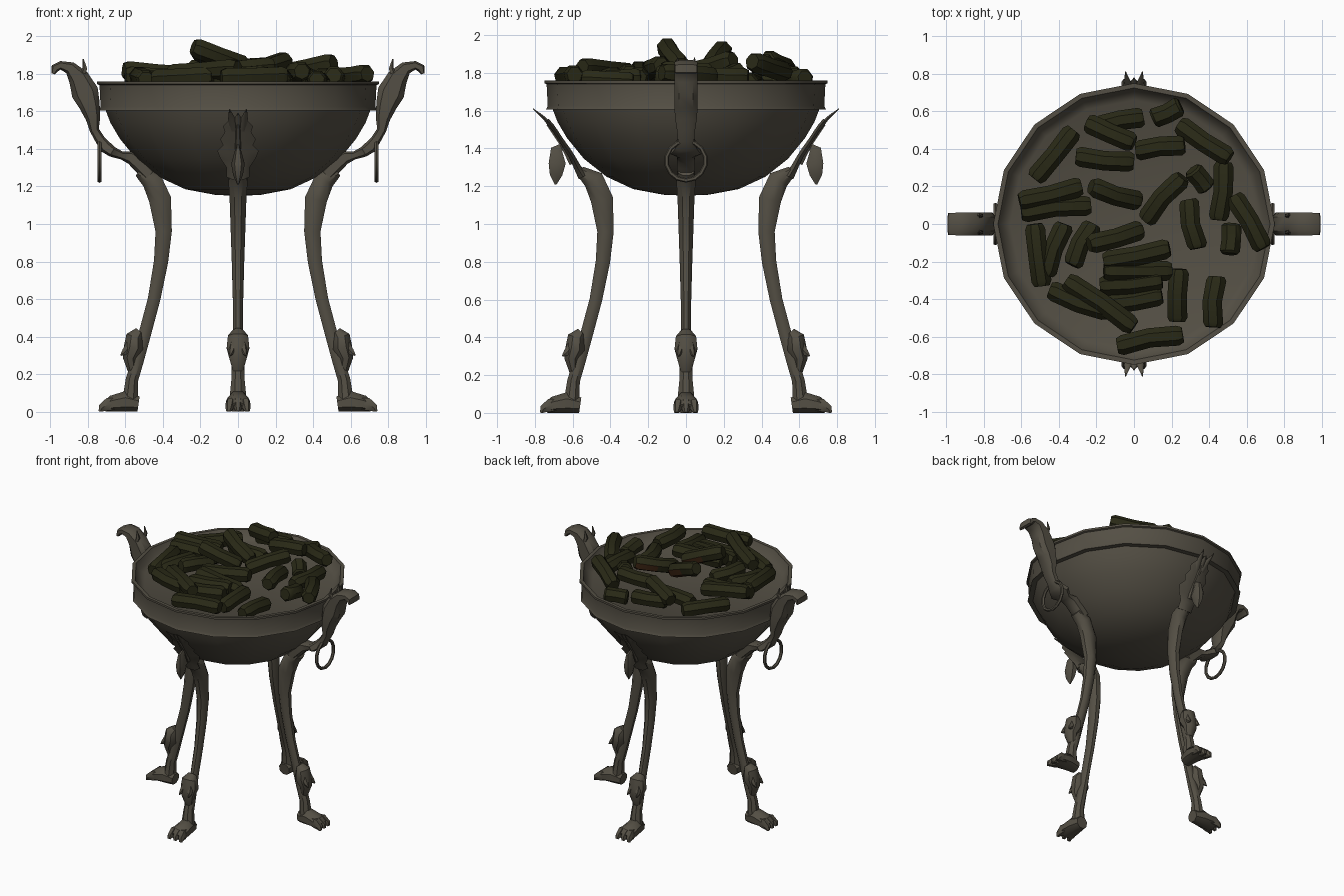
import bpy, bmesh, math, random
from mathutils import Vector, Matrix

random.seed(4)


def material(name, rgb):
    m = bpy.data.materials.new(name)
    m.diffuse_color = (*rgb, 1)
    return m


METAL = material("dark bronze", (0.088, 0.078, 0.058))
COAL = material("charcoal", (0.022, 0.022, 0.008))
EMBER = material("dull ember", (0.055, 0.022, 0.008))


def finish(name, bm, mats):
    bmesh.ops.recalc_face_normals(bm, faces=bm.faces)
    me = bpy.data.meshes.new(name)
    bm.to_mesh(me)
    bm.free()
    for m in mats:
        me.materials.append(m)
    ob = bpy.data.objects.new(name, me)
    bpy.context.collection.objects.link(ob)
    return ob


def add_tube(bm, pts, sizes, side, n=8, square=1.0):
    """Skin rings of (half depth, half width) along a path."""
    rings = []
    for i, p in enumerate(pts):
        tan = (pts[min(i + 1, len(pts) - 1)] - pts[max(i - 1, 0)]).normalized()
        up = tan.cross(side).normalized()
        a, w = sizes[i]
        ring = []
        for k in range(n):
            t = 2 * math.pi * (k + 0.5) / n
            c, s = math.cos(t), math.sin(t)
            c = math.copysign(abs(c) ** square, c)
            s = math.copysign(abs(s) ** square, s)
            ring.append(bm.verts.new(p + up * (a * c) + side * (w * s)))
        rings.append(ring)
    faces = []
    for r0, r1 in zip(rings, rings[1:]):
        for k in range(n):
            faces.append(bm.faces.new((r0[k], r0[(k + 1) % n], r1[(k + 1) % n], r1[k])))
    bm.faces.new(rings[0])
    bm.faces.new(rings[-1])
    return faces


def loft(bm, rows, t=0.0, t_end=None, n=8, square=1.0):
    """rows: (radius, height, half depth, half width); t: sideways offset."""
    t_end = t if t_end is None else t_end
    m = len(rows) - 1
    pts = [Vector((r[0], t + (t_end - t) * i / m, r[1])) for i, r in enumerate(rows)]
    add_tube(bm, pts, [(r[2], r[3]) for r in rows], Vector((0, 1, 0)), n, square)


def place(name, bm, angle, shift=0.0):
    bm.transform(Matrix.Rotation(angle, 4, 'Z') @ Matrix.Translation((shift, 0, 0)))
    for v in bm.verts:
        v.co.z = max(v.co.z, 0)
    return finish(name, bm, [METAL])


# Bowl: lathed 16-sided profile, outside, rim, then inner floor
profile = [(0, 1.15), (0.12, 1.155), (0.28, 1.185), (0.42, 1.25), (0.54, 1.345),
           (0.63, 1.455), (0.68, 1.54), (0.705, 1.605), (0.742, 1.605), (0.732, 1.625),
           (0.738, 1.74), (0.75, 1.745), (0.75, 1.76), (0.725, 1.76), (0.70, 1.71),
           (0.66, 1.69), (0, 1.685)]
bm = bmesh.new()
N = 16
prev = None
for r, z in profile:
    if r == 0:
        ring = [bm.verts.new((0, 0, z))] * N
    else:
        ring = [bm.verts.new((r * math.cos(2 * math.pi * k / N), r * math.sin(2 * math.pi * k / N), z))
                for k in range(N)]
    if prev:
        for k in range(N):
            j = (k + 1) % N
            quad = [prev[k], prev[j], ring[j], ring[k]]
            bm.faces.new(list(dict.fromkeys(quad)))
    prev = ring
finish("bowl", bm, [METAL])

LEG = [(0.53, 1.28, 0.03, 0.045), (0.46, 1.235, 0.06, 0.055), (0.415, 1.13, 0.064, 0.048),
       (0.396, 0.96, 0.047, 0.042), (0.41, 0.8, 0.041, 0.036), (0.447, 0.6, 0.036, 0.03),
       (0.495, 0.42, 0.036, 0.028), (0.535, 0.27, 0.035, 0.035), (0.565, 0.17, 0.036, 0.038),
       (0.575, 0.06, 0.045, 0.05)]
KNEE = [(0.525, 0.43, 0.025, 0.03), (0.55, 0.40, 0.05, 0.058), (0.555, 0.34, 0.058, 0.065),
        (0.575, 0.285, 0.042, 0.05), (0.565, 0.22, 0.025, 0.03)]
FOOT = [(0.53, 0.04, 0.045, 0.045), (0.60, 0.05, 0.065, 0.06), (0.67, 0.04, 0.05, 0.068),
        (0.715, 0.02, 0.03, 0.058)]
TOE = [(0.64, 0.045, 0.03, 0.02), (0.69, 0.04, 0.04, 0.027), (0.725, 0.02, 0.025, 0.022),
       (0.735, 0.0, 0.01, 0.012)]
HANDLE = [(0.47, 1.26, 0.04, 0.05), (0.53, 1.32, 0.04, 0.05), (0.57, 1.355, 0.038, 0.05),
          (0.62, 1.365, 0.022, 0.045), (0.67, 1.385, 0.03, 0.085), (0.705, 1.41, 0.035, 0.06),
          (0.735, 1.45, 0.028, 0.045), (0.765, 1.50, 0.026, 0.05), (0.772, 1.56, 0.04, 0.06),
          (0.79, 1.63, 0.058, 0.065), (0.815, 1.70, 0.076, 0.065), (0.85, 1.78, 0.058, 0.065),
          (0.895, 1.832, 0.036, 0.065), (0.945, 1.845, 0.024, 0.063), (0.975, 1.83, 0.024, 0.062),
          (0.985, 1.80, 0.01, 0.06)]
LEAF = [(0.545, 1.25, 0.03, 0.06), (0.575, 1.30, 0.022, 0.06), (0.60, 1.35, 0.018, 0.095),
        (0.625, 1.39, 0.018, 0.11), (0.645, 1.42, 0.016, 0.08), (0.665, 1.45, 0.015, 0.095),
        (0.69, 1.49, 0.014, 0.07), (0.71, 1.52, 0.013, 0.08), (0.735, 1.55, 0.012, 0.05)]
PENDANT = [(0.655, 1.41, 0.02, 0.008), (0.685, 1.395, 0.035, 0.016), (0.682, 1.32, 0.052, 0.036),
           (0.688, 1.26, 0.038, 0.026), (0.69, 1.21, 0.006, 0.004)]

# Four animal legs; the front and back pair stand slightly further out
for i, side_name in enumerate(["right", "back", "left", "front"]):
    ang = i * math.pi / 2
    shift = 0.03 * (i % 2)
    bm = bmesh.new()
    loft(bm, LEG)
    place(side_name + "_leg", bm, ang, shift)

    # carved knee with side tufts
    bm = bmesh.new()
    loft(bm, KNEE)
    for t in (-1, 1):
        loft(bm, [(0.57, 0.36, 0.03, 0.02), (0.60, 0.32, 0.022, 0.018), (0.625, 0.30, 0.004, 0.004)],
             0.025 * t, 0.04 * t, n=6)
    place(side_name + "_knee", bm, ang, shift)

    # paw with three toes
    bm = bmesh.new()
    loft(bm, FOOT)
    for t in (-0.045, 0, 0.045):
        loft(bm, TOE, t * 0.8, t * 1.1, n=6)
    place(side_name + "_paw", bm, ang, shift)

    if i % 2 == 0:
        # bird-headed handle with crest spikes
        bm = bmesh.new()
        loft(bm, HANDLE, square=0.6)
        for t in (-0.045, 0.045):
            loft(bm, [(0.835, 1.78, 0.02, 0.015), (0.815, 1.83, 0.014, 0.012), (0.825, 1.88, 0.003, 0.003)], t, n=5)
        place(side_name + "_handle", bm, ang)
        # hanging ring
        bpy.ops.mesh.primitive_torus_add(
            major_segments=14, minor_segments=6, major_radius=0.104, minor_radius=0.012,
            location=(0.738 * math.cos(ang), 0, 1.335), rotation=(0, math.pi / 2, 0))
        ring = bpy.context.object
        ring.name = side_name + "_ring"
        ring.data.materials.append(METAL)
    else:
        # acanthus leaf with forked tip, and a hanging bud
        bm = bmesh.new()
        loft(bm, LEAF, n=6)
        for t in (-1, 0, 1):
            loft(bm, [(0.70, 1.50, 0.012, 0.025), (0.75, 1.56, 0.01, 0.02),
                      (0.81 - 0.03 * (t == 0), 1.61 - 0.02 * (t == 0), 0.003, 0.003)],
                 0.02 * t, 0.045 * t, n=6)
        loft(bm, [(0.60, 1.32, 0.02, 0.02), (0.65, 1.42, 0.018, 0.022), (0.73, 1.53, 0.012, 0.012)], n=6)
        place(side_name + "_leaf", bm, ang)
        bm = bmesh.new()
        loft(bm, PENDANT, n=6)
        place(side_name + "_bud", bm, ang)

# Charcoal sticks: plan end points, with heights for the raised ones
STICKS = [
    (-.53, .24, -.32, .50), (-.25, .54, 0, .43), (-.2, .52, .05, .57), (.10, .56, .25, .63),
    (-.31, .36, 0, .33), (.01, .39, .27, .42), (.24, .53, .51, .35), (.48, .33, .45, .02),
    (.31, .29, .39, .19), (-.23, .2, .03, .12), (.06, .02, .26, .25), (-.61, .12, -.28, .2),
    (-.6, .06, -.23, .1), (-.53, .0, -.49, -.33), (-.37, .0, -.47, -.27), (-.22, .0, -.33, -.22),
    (-.24, -.11, .04, -.03), (-.16, -.2, .19, -.13), (-.16, -.25, .2, -.25), (-.18, -.33, .15, -.3),
    (-.14, -.43, .15, -.38), (-.45, -.35, -.13, -.47), (-.36, -.3, 0, -.55), (.24, -.24, .23, -.52),
    (.44, -.28, .42, -.55), (-.09, -.65, .26, -.59), (.29, .13, .34, -.13), (.53, .15, .69, -.13),
    (.52, .0, .51, -.16)]
HEIGHTS = {16: (1.945, 1.84), 10: (1.80, 1.87), 9: (1.93, 1.82), 1: (1.82, 1.87), 5: (1.83, 1.85),
           6: (1.80, 1.86), 11: (1.82, 1.79), 17: (1.81, 1.84), 22: (1.80, 1.83), 27: (1.78, 1.80)}
for i, (x1, y1, x2, y2) in enumerate(STICKS):
    far = max(math.hypot(x1, y1), math.hypot(x2, y2))
    base = 1.765 if far > 0.45 else 1.785
    z1, z2 = HEIGHTS.get(i, (base + random.uniform(-.02, .03), base + random.uniform(-.02, .03)))
    a, b = Vector((x1, y1, z1)), Vector((x2, y2, z2))
    d = b - a
    side = Vector((-d.y, d.x, 0)).normalized()
    mid = (a + b) / 2 + side * random.uniform(-.015, .015)
    pts = [a, a + d * 0.08, mid, b - d * 0.08, b]
    bm = bmesh.new()
    faces = add_tube(bm, pts, [(.042, .042), (.055, .055), (.052, .053), (.055, .055), (.042, .042)], side, n=7)
    if i in (8, 9, 10, 16):   # still glowing along one side
        for k, f in enumerate(faces):
            f.material_index = 1 if k % 7 in (1, 2) and 14 <= k < 28 else 0
    finish("coal_stick_%02d" % (i + 1), bm, [COAL, EMBER])

# Smooth the castings while keeping crisp edges
bpy.ops.object.select_all(action='SELECT')
bpy.context.view_layer.objects.active = bpy.data.objects["bowl"]
bpy.ops.object.shade_smooth_by_angle(angle=math.radians(42))
